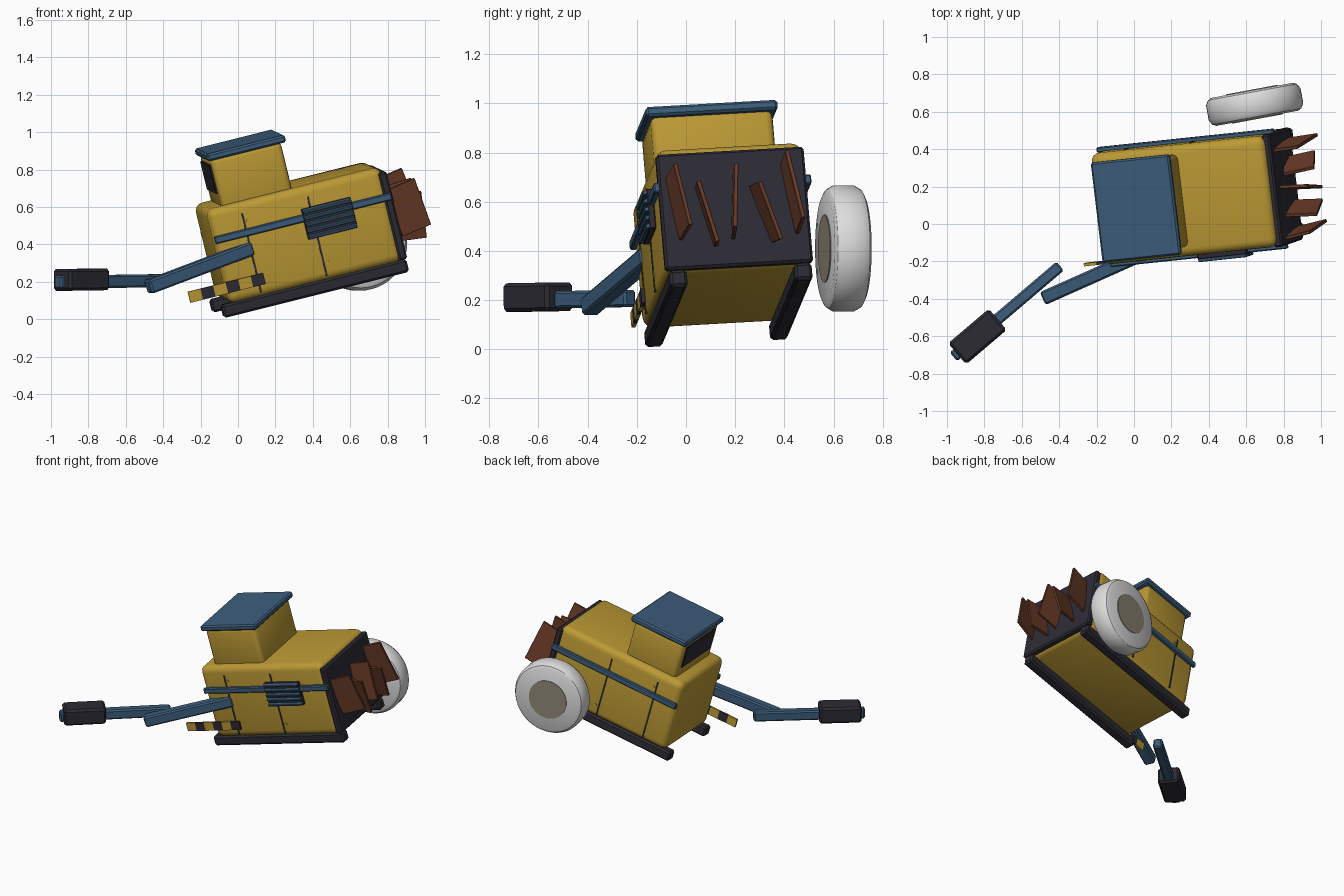
import bpy, bmesh, math
from mathutils import Matrix, Vector, Euler

if "Cube" in bpy.data.objects:
    bpy.data.objects.remove(bpy.data.objects["Cube"])


def mat(name, rgb):
    m = bpy.data.materials.new(name)
    m.diffuse_color = (*rgb, 1)
    m.use_nodes = True
    m.node_tree.nodes["Principled BSDF"].inputs["Base Color"].default_value = m.diffuse_color
    return m


YELLOW = mat("worn yellow paint", (0.50, 0.32, 0.035))
BLUE = mat("steel blue paint", (0.045, 0.11, 0.20))
DARK = mat("dark metal", (0.026, 0.024, 0.034))
RUST = mat("rust brown", (0.15, 0.046, 0.022))
WHITE = mat("pale tyre", (0.72, 0.72, 0.72))
TAN = mat("hub tan", (0.28, 0.25, 0.19))

# tilted resting pose of the wrecked hull
TILT = Euler((math.radians(3.3), math.radians(-14), math.radians(6))).to_matrix().to_4x4()


def finish(bm, name, material, matrix):
    bmesh.ops.recalc_face_normals(bm, faces=bm.faces)
    for f in bm.faces:
        f.smooth = True
    for e in bm.edges:
        e.smooth = len(e.link_faces) == 2 and e.calc_face_angle(0) < math.radians(31)
    me = bpy.data.meshes.new(name)
    bm.to_mesh(me)
    bm.free()
    me.materials.append(material)
    ob = bpy.data.objects.new(name, me)
    ob.matrix_world = matrix
    bpy.context.collection.objects.link(ob)
    return ob


def block(name, size, material, matrix, bevel=0.0, seg=1):
    bm = bmesh.new()
    bmesh.ops.create_cube(bm, size=1)
    bmesh.ops.scale(bm, vec=size, verts=bm.verts)
    if bevel:
        bmesh.ops.bevel(bm, geom=bm.edges[:], offset=bevel, segments=seg,
                        profile=0.5, affect='EDGES')
    return finish(bm, name, material, matrix)


def hull_box(name, u, v, w, material, bevel=0.0, seg=1):
    """Box given by its ranges along the hull's own axes."""
    c = [(r[0] + r[1]) / 2 for r in (u, v, w)]
    s = [r[1] - r[0] for r in (u, v, w)]
    return block(name, s, material, TILT @ Matrix.Translation(c), bevel, seg)


def beam(name, a, b, wide, high, material, bevel):
    """Box running from point a to point b."""
    a, b = Vector(a), Vector(b)
    x = (b - a).normalized()
    y = Vector((0, 0, 1)).cross(x).normalized()
    z = x.cross(y)
    m = Matrix((x, y, z)).transposed().to_4x4()
    m.translation = (a + b) / 2
    return block(name, ((b - a).length, wide, high), material, m, bevel)


def lathe(name, profile, material, matrix, n=48):
    """Closed solid of revolution about z from (radius, height) points."""
    bm = bmesh.new()
    rings = [[bm.verts.new((r * math.cos(2 * math.pi * i / n),
                            r * math.sin(2 * math.pi * i / n), h)) for i in range(n)]
             for r, h in profile]
    for p, q in zip(rings, rings[1:]):
        for i in range(n):
            j = (i + 1) % n
            bm.faces.new((p[i], p[j], q[j], q[i]))
    bm.faces.new(rings[0])
    bm.faces.new(rings[-1])
    return finish(bm, name, material, matrix)


V0, V1 = -0.167, 0.433            # hull side planes
VC = (V0 + V1) / 2

# hull and cab
hull_box("hull_body", (-0.045, 0.92), (V0, V1), (0.10, 0.622), YELLOW, 0.045, 4)
hull_box("cab", (0.045, 0.437), (-0.116, 0.384), (0.58, 0.88), YELLOW, 0.03, 3)
hull_box("cab_roof", (0.028, 0.463), (-0.137, 0.403), (0.870, 0.911), BLUE, 0.01)
hull_box("windscreen", (0.036, 0.05), (-0.072, 0.34), (0.685, 0.845), DARK, 0.004)
hull_box("rear_plate", (0.90, 0.945), (V0 - 0.004, V1 + 0.002), (0.108, 0.592), DARK, 0.01)

# skid rails
for side, c in (("near", -0.12), ("far", 0.392)):
    hull_box("skid_rail_" + side, (-0.085, 0.94), (c - 0.036, c + 0.036),
             (0.036, 0.107), DARK, 0.012)

# belt rails, panel seams and bolts on both sides
for side, face, s in (("near", V0, -1), ("far", V1, 1)):
    def out(a, b):
        return tuple(sorted((face + s * a, face + s * b)))
    hull_box("belt_rail_" + side, (-0.04, 0.94), out(-0.005, 0.023), (0.435, 0.475), BLUE, 0.006)
    for k, u in enumerate((0.138, 0.502)):
        hull_box(f"panel_seam_{side}_{k}", (u - 0.005, u + 0.005), out(-0.004, 0.004),
                 (0.125, 0.56), DARK)
    for k, (u, w) in enumerate(((0.158, 0.515), (0.525, 0.19))):
        m = TILT @ Matrix.Translation((u, face, w)) @ Matrix.Rotation(math.pi / 2, 4, 'X')
        lathe(f"bolt_{side}_{k}", ((0.009, -0.006), (0.009, 0.006)), YELLOW, m, 10)

# louvred vent on the near side
hull_box("vent_panel", (0.45, 0.722), (V0 - 0.028, V0), (0.337, 0.505), DARK, 0.004)
for k in range(5):
    w = 0.351 + k * 0.035
    m = TILT @ Matrix.Translation((0.586, V0 - 0.03, w)) @ Matrix.Rotation(math.radians(20), 4, 'X')
    block(f"vent_slat_{k}", (0.268, 0.026, 0.018), BLUE, m, 0.003)

# hazard bar with alternating blocks
for k in range(6):
    u = -0.246 + k * 0.0695
    hull_box(f"hazard_bar_{k}", (u, u + 0.0695), (V0 - 0.018, V0 - 0.002), (0.163, 0.223),
             DARK if k % 2 else YELLOW)

# torn rusty blades on the rear: v, w, height, roll, pitch, yaw
blades = ((-0.105, 0.37, 0.27, 7, -8, 8), (0.009, 0.313, 0.26, 13, 6, -4),
          (0.126, 0.36, 0.27, -6, -4, -3), (0.25, 0.307, 0.25, 18, 9, 6),
          (0.364, 0.385, 0.30, 7, -9, 3))
for k, (v, w, h, r, p, y) in enumerate(blades):
    e = Euler([math.radians(t) for t in (r, p, y)]).to_matrix().to_4x4()
    block(f"torn_blade_{k}", (0.17, 0.017, h), RUST,
          TILT @ Matrix.Translation((1.02, v, w)) @ e, 0.002)

# broken arm: boom, loose forearm and hammer head
beam("arm_boom", (0.07, -0.15, 0.38), (-0.48, -0.395, 0.172), 0.075, 0.075, BLUE, 0.01)
F0, F1 = Vector((-0.395, -0.225, 0.207)), Vector((-0.965, -0.71, 0.198))
beam("arm_forearm", F0, F1, 0.062, 0.07, BLUE, 0.01)
c, d = Vector((-0.837, -0.602, 0.212)), (F1 - F0).normalized()
beam("arm_head", c - d * 0.142, c + d * 0.142, 0.148, 0.116, DARK, 0.014)

# loose wheel lying against the far side
ax = Matrix.Translation((0.645, 0.64, 0.41)) @ Matrix.Rotation(math.radians(10.5), 4, 'Z') \
    @ Matrix.Rotation(math.pi / 2, 4, 'X')
lathe("loose_tyre", ((0.222, -0.076), (0.242, -0.066), (0.257, -0.04), (0.257, 0.04),
                     (0.242, 0.066), (0.222, 0.076)), WHITE, ax)
lathe("wheel_hub", ((0.138, -0.08), (0.138, 0.08)), TAN, ax)
